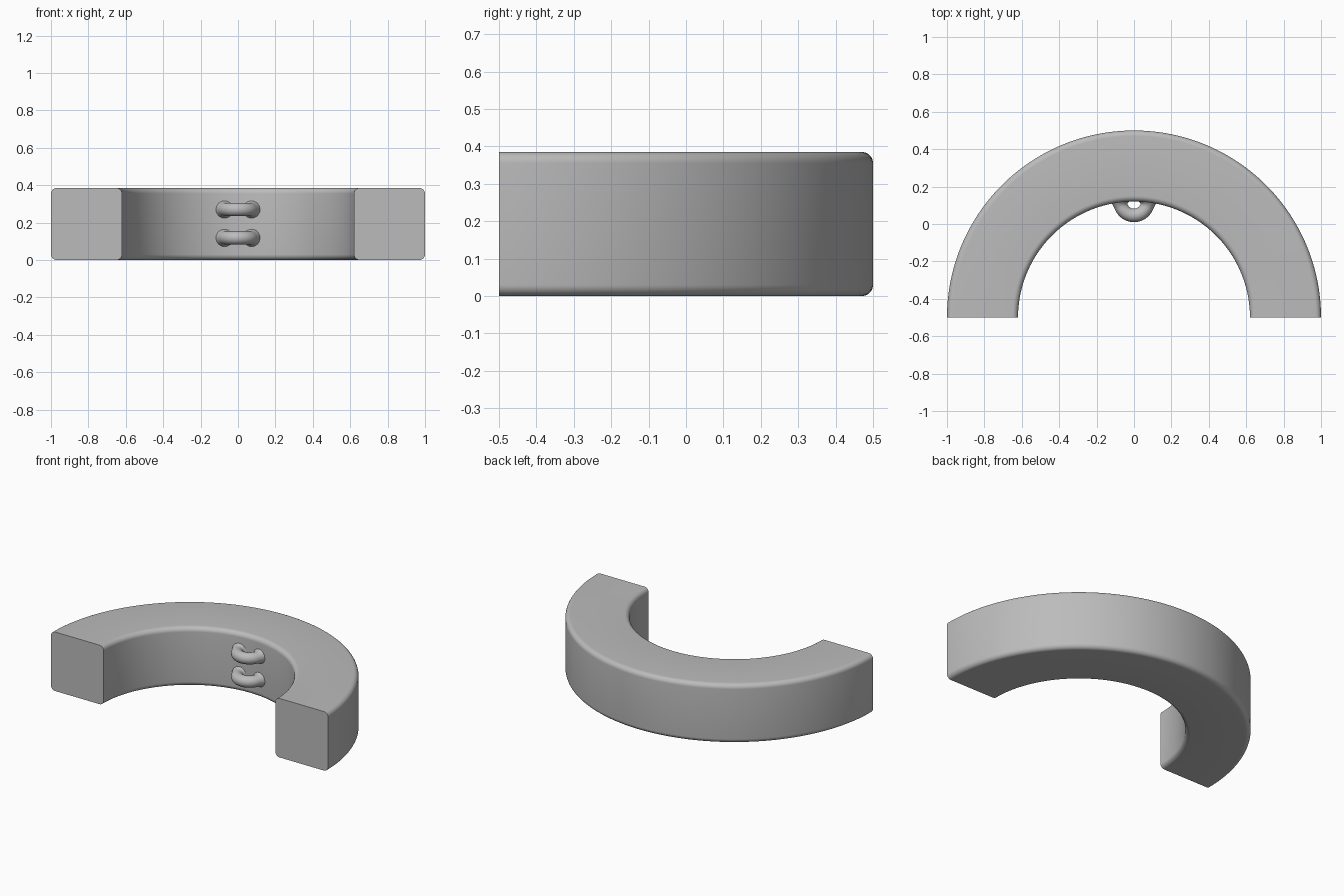
import bpy, bmesh
from math import pi, sin, cos
from mathutils import Vector, Matrix

cube = bpy.data.objects.get("Cube")
if cube:
    bpy.data.objects.remove(cube, do_unlink=True)

R_OUT, R_IN, HEIGHT, ROUND = 1.0, 0.62, 0.385, 0.03
CENTRE = Vector((0, -0.5, 0))

grey = bpy.data.materials.new("plain grey")
grey.use_nodes = True
colour = (0.5, 0.5, 0.5, 1)
grey.diffuse_color = colour
grey.node_tree.nodes["Principled BSDF"].inputs["Base Color"].default_value = colour


def loft(name, rings):
    """Skin a row of closed rings, cap both ends and smooth the sides."""
    bm = bmesh.new()
    rows = [[bm.verts.new(p) for p in ring] for ring in rings]
    n = len(rows[0])
    for a, b in zip(rows, rows[1:]):
        for i in range(n):
            j = (i + 1) % n
            bm.faces.new((a[i], a[j], b[j], b[i]))
    bm.faces.new(rows[0])
    bm.faces.new(rows[-1])
    bmesh.ops.recalc_face_normals(bm, faces=bm.faces)
    mesh = bpy.data.meshes.new(name)
    bm.to_mesh(mesh)
    bm.free()
    mesh.materials.append(grey)
    obj = bpy.data.objects.new(name, mesh)
    bpy.context.collection.objects.link(obj)
    bpy.ops.object.select_all(action="DESELECT")
    obj.select_set(True)
    bpy.context.view_layer.objects.active = obj
    bpy.ops.object.shade_smooth_by_angle(angle=pi / 5)
    return obj


# Half ring body: rounded rectangle swept through a half turn
section = []
corners = [(R_OUT - ROUND, HEIGHT - ROUND), (R_IN + ROUND, HEIGHT - ROUND),
           (R_IN + ROUND, ROUND), (R_OUT - ROUND, ROUND)]
for k, (r, z) in enumerate(corners):
    for s in range(9):
        a = (k + s / 8) * pi / 2
        section.append((r + ROUND * cos(a), z + ROUND * sin(a)))

STEPS = 96
loft("half_ring_body", [
    [CENTRE + Vector((r * cos(t), r * sin(t), z)) for r, z in section]
    for t in (pi * i / STEPS for i in range(STEPS + 1))])


# Eyelet loops: half-round tubes flaring softly into the inner wall
def eyelet(name, z, major=0.074, minor=0.036, flare=0.014, sides=24):
    middle = Vector((0, 0.12, z))
    rings = []
    for i in range(49):
        t = pi + pi * (i / 48 * 1.16 - 0.08)
        out = Vector((cos(t), sin(t), 0))
        depth = max(0, min(1, (0.032 + major * sin(t)) / 0.032))
        radius = minor + flare * depth ** 2
        rings.append([middle + out * (major + radius * cos(a)) + Vector((0, 0, radius * sin(a)))
                      for a in (2 * pi * k / sides for k in range(sides))])
    loft(name, rings)


for label, z in (("lower", 0.118), ("upper", 0.27)):
    eyelet(label + "_eyelet", z)
